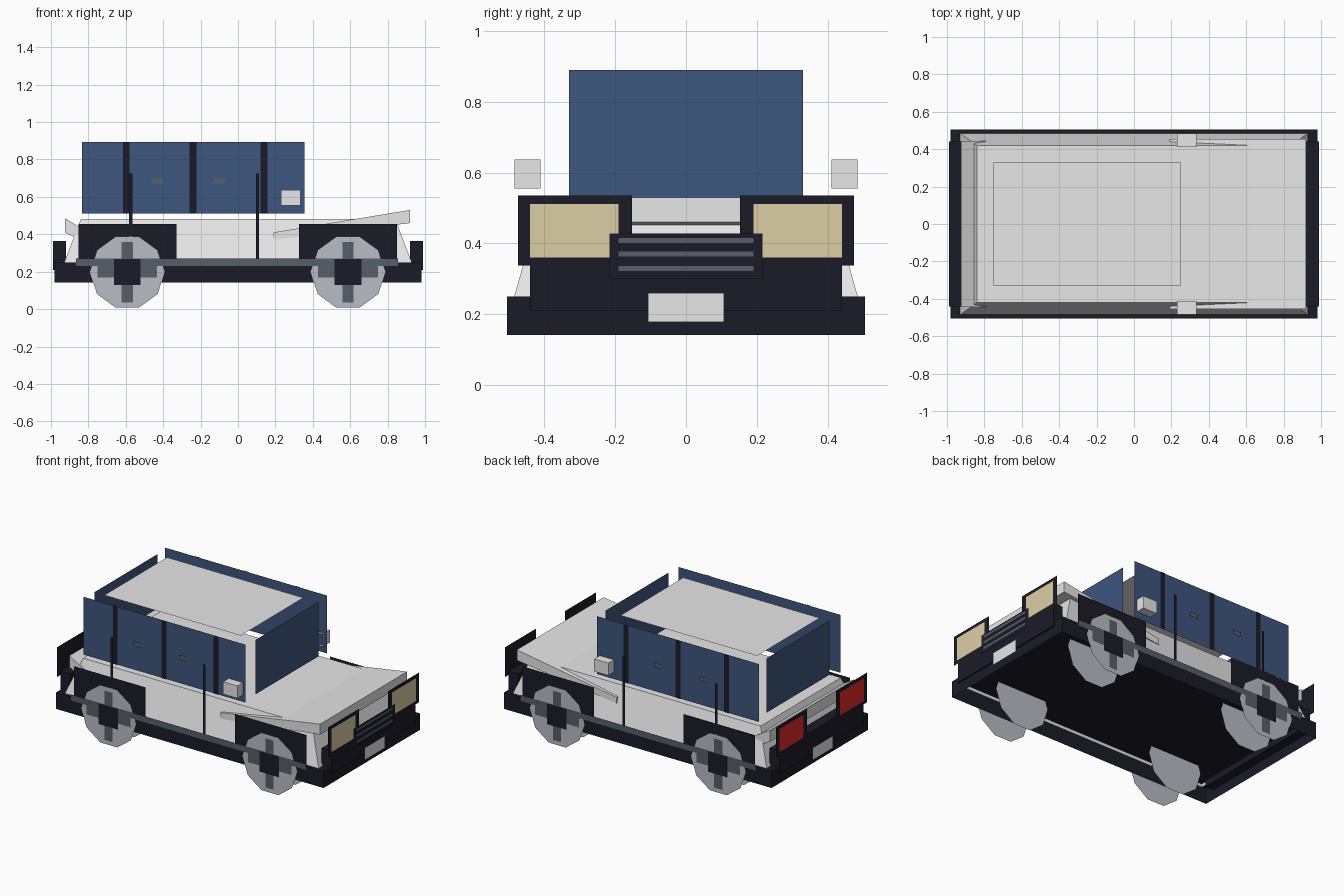
import bpy
import bmesh

cube = bpy.data.objects.get("Cube")
if cube:
    bpy.data.objects.remove(cube, do_unlink=True)


def material(name, r, g, b):
    m = bpy.data.materials.new(name)
    m.use_nodes = True
    m.diffuse_color = (r, g, b, 1)
    m.node_tree.nodes["Principled BSDF"].inputs["Base Color"].default_value = (r, g, b, 1)
    return m


PAINT = material("light grey paint", .8, .8, .8)
TRIM = material("dark trim", .011, .011, .021)
GLASS = material("blue glass", .048, .093, .21)
SLATE = material("slate metal", .092, .115, .14)
TYRE = material("wheel grey", .48, .51, .56)
LAMP = material("cream lamp", .72, .62, .37)
RED = material("red lamp", .75, .023, .023)


def finish(name, bm, mat):
    mesh = bpy.data.meshes.new(name)
    bm.to_mesh(mesh)
    bm.free()
    mesh.materials.append(mat)
    ob = bpy.data.objects.new(name, mesh)
    bpy.context.collection.objects.link(ob)
    return ob


def loft(name, lower, upper, mat, closed=True):
    """Join two matching rings of points; the first end may stay open."""
    bm = bmesh.new()
    a = [bm.verts.new(p) for p in lower]
    b = [bm.verts.new(p) for p in upper]
    for i in range(len(a)):
        j = (i + 1) % len(a)
        bm.faces.new((a[i], a[j], b[j], b[i]))
    if closed:
        bm.faces.new(a)
    bm.faces.new(b)
    bmesh.ops.recalc_face_normals(bm, faces=bm.faces)
    return finish(name, bm, mat)


def rect(hx, hy, z):
    return [(-hx, -hy, z), (hx, -hy, z), (hx, hy, z), (-hx, hy, z)]


def side_plate(name, y, x0, x1, z0, z1, mat):
    bm = bmesh.new()
    pts = [(x0, y, z0), (x1, y, z0), (x1, y, z1), (x0, y, z1)]
    bm.faces.new([bm.verts.new(p) for p in (pts if y < 0 else pts[::-1])])
    return finish(name, bm, mat)


def end_plate(name, x, y0, y1, z0, z1, mat):
    bm = bmesh.new()
    pts = [(x, y0, z0), (x, y1, z0), (x, y1, z1), (x, y0, z1)]
    bm.faces.new([bm.verts.new(p) for p in (pts if x > 0 else pts[::-1])])
    return finish(name, bm, mat)


def wedge(name, profile, hy, mat):
    """Extrude a side profile (x, z) across the width."""
    return loft(name, [(x, -hy, z) for x, z in profile], [(x, hy, z) for x, z in profile], mat)


def wheel_disc(name, x, y):
    bm = bmesh.new()
    bmesh.ops.create_circle(bm, cap_ends=True, segments=10, radius=.2)
    # Stand the disc up with a flat edge on the ground
    for v in bm.verts:
        v.co = (x + v.co.y, y, .198 + v.co.x)
    if y < 0:
        bmesh.ops.reverse_faces(bm, faces=bm.faces)
    return finish(name, bm, TYRE)


# Chassis tray and tapered body shell, both open underneath
loft("chassis", rect(.98, .505, .142), rect(.98, .505, .25), TRIM, closed=False)
loft("body", rect(.936, .49, .232), rect(.84, .42, .482), PAINT, closed=False)

# Sloping hood and trunk lid
wedge("hood", [(.19, .37), (.92, .46), (.92, .53), (.19, .41)], .455, PAINT)
wedge("trunk_lid", [(-.925, .41), (-.79, .34), (-.79, .405), (-.925, .485)], .443, PAINT)

# Roof panel
bm = bmesh.new()
bm.faces.new([bm.verts.new((x - .25, y, z)) for x, y, z in rect(.5, .328, .888)])
finish("roof", bm, PAINT)

# Windscreen and rear window
end_plate("windscreen", .36, -.33, .33, .53, .89, GLASS)
end_plate("rear_window", -.82, -.33, .33, .53, .89, GLASS)

for side, s in (("right", -1), ("left", 1)):
    # Side glass with pillars and door handles
    side_plate(side + "_side_window", s * .426, -.833, .355, .51, .893, GLASS)
    for x in (-.598, -.241, .139):
        side_plate(side + "_pillar", s * .43, x - .018, x + .018, .51, .893, TRIM)
    for x in (-.433, -.099):
        side_plate(side + "_door_handle", s * .434, x - .03, x + .03, .672, .702, SLATE)

    # Tall door strips, sill rail and wing mirror
    for x in (-.574, .104):
        side_plate(side + "_door_strip", s * .502, x - .009, x + .009, .26, .724, TRIM)
    side_plate(side + "_sill_rail", s * .511, -.866, .856, .23, .27, SLATE)
    loft(side + "_mirror",
         [(x, s * .411, z) for x, z in ((.23, .555), (.334, .555), (.334, .637), (.23, .637))],
         [(x, s * .484, z) for x, z in ((.23, .555), (.334, .555), (.334, .637), (.23, .637))],
         PAINT, closed=False)

    # Fenders and wheels
    for end, x in (("rear", -.592), ("front", .588)):
        name = side + "_" + end
        side_plate(name + "_fender", s * .497, x - .262, x + .262, .25, .455, TRIM)
        wheel_disc(name + "_outer_wheel", x, s * .507)
        wheel_disc(name + "_inner_wheel", x, s * .33)
        side_plate(name + "_upright_spoke", s * .509, x - .03, x + .03, .035, .36, SLATE)
        side_plate(name + "_level_spoke", s * .509, x - .16, x + .16, .168, .232, SLATE)
        side_plate(name + "_hub", s * .513, x - .072, x + .072, .13, .267, TRIM)

for end, d, lens in (("front", 1, LAMP), ("rear", -1, RED)):
    # Bumper block and number plate
    ring = [(d * x, z) for x, z in ((.92, .21), (.99, .21), (.99, .365), (.92, .365))]
    wedge(end + "_bumper", ring, .44, TRIM)
    end_plate(end + "_number_plate", d * 1.0, -.107, .107, .178, .26, PAINT)

    # Lamps in their housings
    for s in (-1, 1):
        y0, y1 = sorted((s * .153, s * .474))
        end_plate(end + "_lamp_housing", d * .992, y0, y1, .338, .535, TRIM)
        y0, y1 = sorted((s * .19, s * .441))
        end_plate(end + "_lamp", d * .9945, y0, y1, .36, .512, lens)

# Grille with slats, standing proud of the lamps
end_plate("grille", .997, -.216, .216, .3, .428, TRIM)
for z in (.33, .37, .409):
    end_plate("grille_slat", 1.0, -.19, .19, z - .007, z + .007, SLATE)
